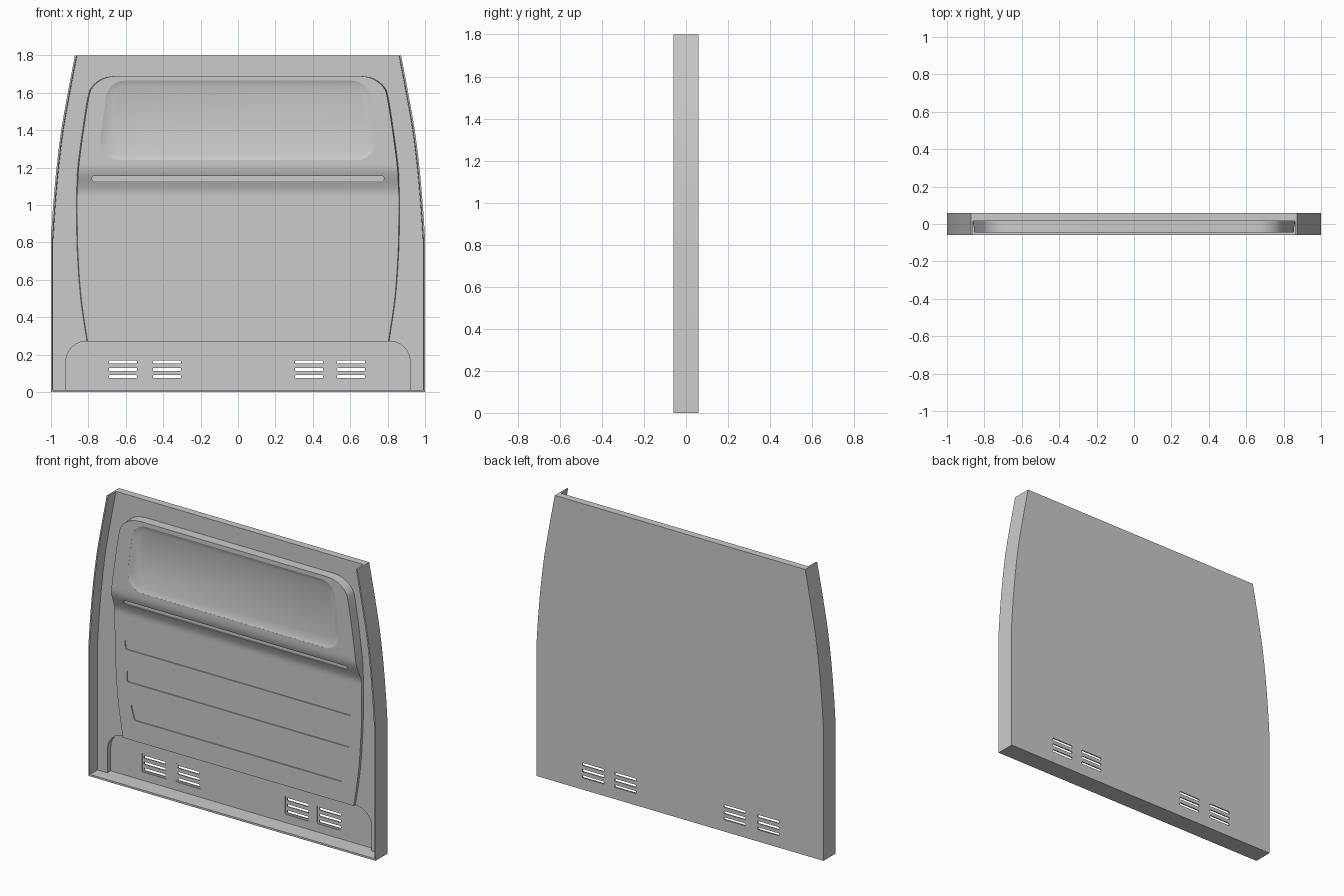
import bpy, bmesh, math
from mathutils import Vector

if "Cube" in bpy.data.objects:
    bpy.data.objects.remove(bpy.data.objects["Cube"])


def curve(points, steps=6):
    """Smooth (Catmull-Rom) list of (z, half width) through the points."""
    p = [points[0]] + points + [points[-1]]
    out = []
    for i in range(1, len(p) - 2):
        a, b, c, d = [Vector(q) for q in p[i - 1:i + 3]]
        for k in range(steps):
            t = k / steps
            out.append(0.5 * (2 * b + (c - a) * t + (2 * a - 5 * b + 4 * c - d) * t * t
                              + (3 * b - a - 3 * c + d) * t ** 3))
    return out + [Vector(points[-1])]


def rounded(corners, r, seg=8):
    """Polygon in (x, z) with rounded corners."""
    out, n = [], len(corners)
    for i in range(n):
        p = Vector(corners[i])
        a = (Vector(corners[i - 1]) - p).normalized()
        b = (Vector(corners[(i + 1) % n]) - p).normalized()
        half = a.angle(b) / 2
        cut = r / math.tan(half)
        c = p + (a + b).normalized() * r / math.sin(half)
        s, e = p + a * cut - c, p + b * cut - c
        for k in range(seg + 1):
            out.append(c + s.lerp(e, k / seg).normalized() * r)
    return out


def trapezoid(bottom, top, z0, z1, x=0.0):
    return [(x - bottom, z0), (x + bottom, z0), (x + top, z1), (x - top, z1)]


def loft(name, loops, smooth=True):
    """Closed solid through loops of 3D points, capped at both ends."""
    bm = bmesh.new()
    rows = [[bm.verts.new(p) for p in loop] for loop in loops]
    n = len(rows[0])
    for r0, r1 in zip(rows, rows[1:]):
        for i in range(n):
            bm.faces.new((r0[i], r0[(i + 1) % n], r1[(i + 1) % n], r1[i]))
    bm.faces.new(rows[0])
    bm.faces.new(rows[-1])
    bmesh.ops.recalc_face_normals(bm, faces=bm.faces)
    me = bpy.data.meshes.new(name)
    bm.to_mesh(me)
    bm.free()
    ob = bpy.data.objects.new(name, me)
    bpy.context.collection.objects.link(ob)
    if smooth:
        finish(ob)
    return ob


def finish(ob):
    bpy.ops.object.select_all(action='DESELECT')
    ob.select_set(True)
    bpy.context.view_layer.objects.active = ob
    bpy.ops.object.shade_smooth_by_angle(angle=math.radians(30))


def pocket(target, layers):
    """Cut a pocket out of target; layers are (outline, y)."""
    cutter = loft("cutter", [[(p[0], y, p[1]) for p in outline] for outline, y in layers], False)
    cutter.hide_render = True
    mod = target.modifiers.new("cut", 'BOOLEAN')
    mod.operation, mod.solver, mod.object = 'DIFFERENCE', 'EXACT', cutter
    bpy.context.view_layer.objects.active = target
    bpy.ops.object.modifier_apply(modifier=mod.name)
    bpy.data.objects.remove(cutter)


# Outer silhouette, straight below and curving in towards the roof
side = [Vector((0, 1))] + curve([(0.82, 1), (1.0, 0.988), (1.2, 0.97), (1.4, 0.945),
                                 (1.6, 0.91), (1.8, 0.872)])

# Flat backing wall
wall = loft("back_wall", [[(-w, 0.015, z), (w, 0.015, z), (w, 0.06, z), (-w, 0.06, z)]
                          for z, w in side], False)
# Shallow lower bay
bay = rounded(trapezoid(0.92, 0.92, -0.3, 0.272), 0.11)
pocket(wall, [(bay, -0.1), (bay, 0.048)])
# Vents: shallow frame with three through slots each
for x in (-0.615, -0.38, 0.38, 0.605):
    frame = rounded(trapezoid(0.087, 0.087, 0.064, 0.182, x), 0.008, 3)
    pocket(wall, [(frame, 0.0), (frame, 0.052)])
    for z in (0.082, 0.121, 0.160):
        slot = rounded(trapezoid(0.075, 0.075, z - 0.008, z + 0.008, x), 0.004, 3)
        pocket(wall, [(slot, 0.0), (slot, 0.1)])
finish(wall)

# Side flanges and bottom flange
for s, label in ((-1, "left"), (1, "right")):
    loft(label + "_flange", [[(s * w, -0.06, z), (s * w, 0.06, z), (s * (w - 0.014), 0.06, z),
                              (s * (w - 0.009), -0.06, z)] for z, w in side])
loft("bottom_flange", [[(x, -0.06, 0), (x, 0.06, 0), (x, 0.06, 0.012), (x, -0.06, 0.012)]
                       for x in (-1, 1)])


# Pressed centre panel: upper half stands further forward than the lower half
def panel_y(z):
    t = min(max((z - 1.05) / 0.16, 0), 1)
    return 0.002 - 0.047 * t * t * (3 - 2 * t)


edge = curve([(0.27, 0.81), (0.5, 0.844), (0.75, 0.862), (0.95, 0.866), (1.05, 0.866),
              (1.13, 0.862), (1.21, 0.857), (1.4, 0.832), (1.58, 0.803), (1.63, 0.783),
              (1.665, 0.745), (1.684, 0.70), (1.69, 0.65)])
panel = loft("pressed_panel", [[(-w + 0.006, panel_y(z), z), (w - 0.006, panel_y(z), z),
                                (w, 0.025, z), (-w, 0.025, z)] for z, w in edge], False)

# Window pressing with sloped border
outer = rounded(trapezoid(0.75, 0.695, 1.24, 1.665), 0.10)
inner = rounded(trapezoid(0.72, 0.665, 1.265, 1.64), 0.08)
pocket(panel, [(outer, -0.1), (outer, -0.0445), (inner, -0.034)])

# Horizontal grooves: bottom half width, top half width, z range, floor depth
for b, t, z0, z1, y in ((0.78, 0.78, 1.128, 1.156, -0.014), (0.785, 0.79, 0.832, 0.888, 0.008),
                        (0.775, 0.775, 0.63, 0.70, 0.008), (0.722, 0.75, 0.40, 0.495, 0.008)):
    groove = rounded(trapezoid(b, t, z0, z1), 0.012, 4)
    pocket(panel, [(groove, -0.1), (groove, y)])
finish(panel)
